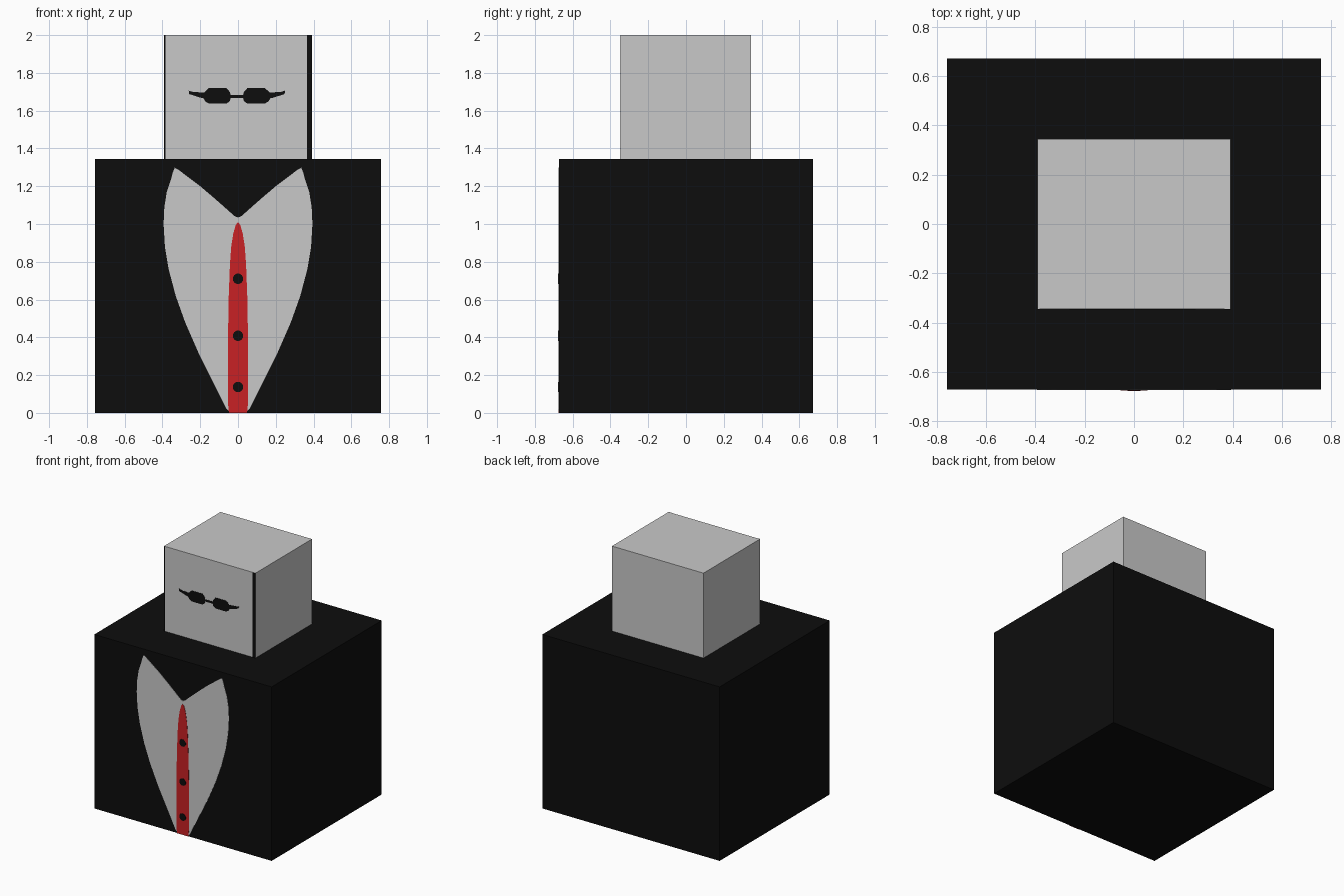
import bpy, bmesh, math

if "Cube" in bpy.data.objects:
    bpy.data.objects.remove(bpy.data.objects["Cube"])


def material(name, rgb):
    m = bpy.data.materials.new(name)
    m.diffuse_color = (*rgb, 1.0)
    m.use_nodes = True
    m.node_tree.nodes["Principled BSDF"].inputs["Base Color"].default_value = m.diffuse_color
    return m


BLACK = material("black", (0.004, 0.004, 0.004))
GREY = material("light grey", (0.584, 0.584, 0.584))
RED = material("red", (0.578, 0.015, 0.018))

BODY = (0.758, 0.672, 1.344)    # half width, half depth, top
HEAD = (0.391, 0.345, 2.0)


def finish(name, bm, mat):
    bmesh.ops.recalc_face_normals(bm, faces=bm.faces)
    me = bpy.data.meshes.new(name)
    bm.to_mesh(me)
    bm.free()
    me.materials.append(mat)
    ob = bpy.data.objects.new(name, me)
    bpy.context.collection.objects.link(ob)
    return ob


def box(name, hx, hy, z0, z1, mat):
    bm = bmesh.new()
    bmesh.ops.create_cube(bm, size=1)
    for v in bm.verts:
        v.co = (v.co.x * 2 * hx, v.co.y * 2 * hy, z0 + (v.co.z + 0.5) * (z1 - z0))
    return finish(name, bm, mat)


def plate(name, outlines, y, thick, mat):
    """Thin plate on a front face, from one or more (x, z) outlines."""
    bm = bmesh.new()
    for pts in outlines:
        face = bm.faces.new([bm.verts.new((x, y, z)) for x, z in pts])
        ext = bmesh.ops.extrude_face_region(bm, geom=[face])
        for v in ext["geom"]:
            if isinstance(v, bmesh.types.BMVert):
                v.co.y -= thick
    return finish(name, bm, mat)


def mirrored(half):
    """Close a half outline by mirroring it across x = 0."""
    return half + [(-x, z) for x, z in reversed(half) if x > 1e-6]


def rect(x0, x1, z0, z1):
    return [(x0, z0), (x1, z0), (x1, z1), (x0, z1)]


# Main blocks
box("body", BODY[0], BODY[1], 0, BODY[2], BLACK)
box("head", HEAD[0], HEAD[1], BODY[2], HEAD[2], GREY)

# Shirt front
shirt = [(0, 1.035), (0.016, 1.04), (0.12, 1.132), (0.2, 1.2), (0.315, 1.287),
         (0.335, 1.298), (0.346, 1.27), (0.355, 1.235), (0.377, 1.17),
         (0.39, 1.09), (0.394, 1.0), (0.387, 0.88), (0.367, 0.76),
         (0.33, 0.62), (0.28, 0.48), (0.21, 0.32), (0.13, 0.16), (0.06, 0.02), (0.04, 0.005)]
plate("shirt_front", [mirrored(shirt)], -BODY[1], 0.002, GREY)

# Tie
tie = [(0, 1.01), (0.012, 0.995), (0.025, 0.95), (0.036, 0.88), (0.043, 0.78),
       (0.049, 0.62), (0.053, 0.4), (0.054, 0.06), (0.048, 0)]
plate("tie", [mirrored(tie)], -BODY[1], 0.004, RED)

# Buttons
buttons = [[(0.028 * math.cos(math.tau * (i + 0.5) / 12),
             z + 0.028 * math.sin(math.tau * (i + 0.5) / 12)) for i in range(12)]
           for z in (0.71, 0.408, 0.137)]
plate("buttons", buttons, -BODY[1], 0.006, BLACK)

# Sunglasses: lens and arm per side, plus the bridge
CX = -0.006
lens = [(0.03, 1.675), (0.038, 1.70), (0.056, 1.72), (0.148, 1.72), (0.17, 1.70),
        (0.184, 1.677), (0.168, 1.65), (0.148, 1.637), (0.056, 1.637), (0.038, 1.65)]
arm = [(0.17, 1.695), (0.17, 1.665), (0.19, 1.668), (0.253, 1.688), (0.255, 1.706), (0.235, 1.7)]
glasses = [[(CX + s * x, z) for x, z in part] for s in (-1, 1) for part in (lens, arm)]
glasses.append(rect(CX - 0.035, CX + 0.035, 1.667, 1.683))
plate("sunglasses", glasses, -HEAD[1], 0.002, BLACK)

# Dark strips along the sides of the face
plate("face_edge_strips", [rect(0.366, HEAD[0], BODY[2], HEAD[2]),
                           rect(-HEAD[0], -0.383, BODY[2], HEAD[2])], -HEAD[1], 0.002, BLACK)
